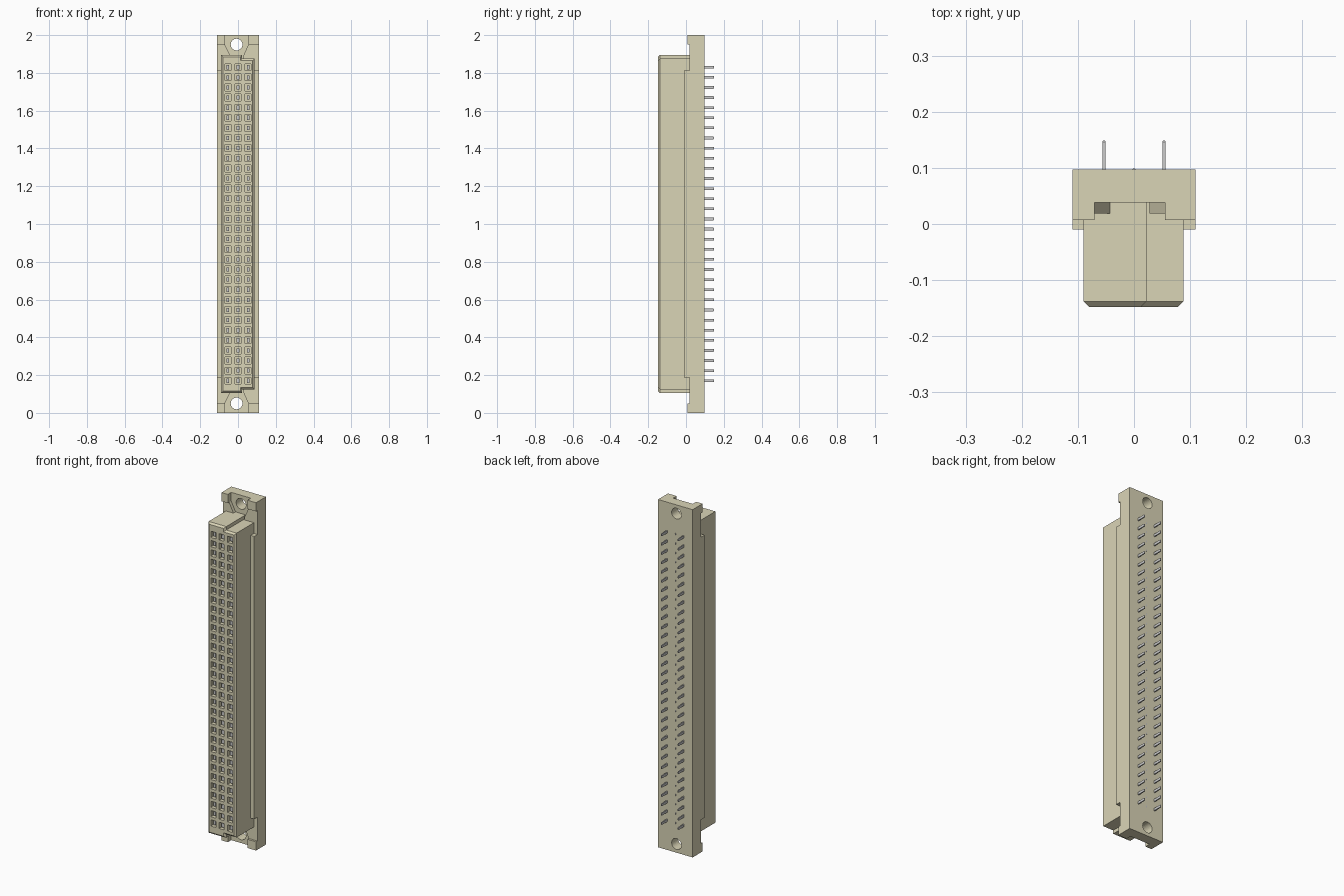
import bpy, bmesh
from mathutils import Matrix, Vector

if "Cube" in bpy.data.objects:
    bpy.data.objects.remove(bpy.data.objects["Cube"])

mat = bpy.data.materials.new("beige_plastic")
mat.diffuse_color = (0.70, 0.66, 0.47, 1)
mat.use_nodes = True
mat.node_tree.nodes["Principled BSDF"].inputs["Base Color"].default_value = mat.diffuse_color
metal = bpy.data.materials.new("contact_metal")
metal.diffuse_color = (0.6, 0.6, 0.6, 1)
metal.use_nodes = True
metal.node_tree.nodes["Principled BSDF"].inputs["Base Color"].default_value = metal.diffuse_color

COLS = (-0.0535, 0.0, 0.0535)
ROWS = [0.17 + i * 1.66 / 31 for i in range(32)]


def finish(name, bm, material=mat):
    bmesh.ops.recalc_face_normals(bm, faces=bm.faces[:])
    me = bpy.data.meshes.new(name)
    bm.to_mesh(me)
    bm.free()
    ob = bpy.data.objects.new(name, me)
    me.materials.append(material)
    bpy.context.collection.objects.link(ob)
    return ob


def loft(bm, sections):
    """Closed solid through xz outlines given as (y, points)."""
    rings = [[bm.verts.new((x, y, z)) for x, z in pts] for y, pts in sections]
    n = len(rings[0])
    for a, b in zip(rings, rings[1:]):
        for i in range(n):
            j = (i + 1) % n
            bm.faces.new((a[i], a[j], b[j], b[i]))
    bm.faces.new(rings[0])
    bm.faces.new(rings[-1])


def prism(bm, pts, y0, y1):
    loft(bm, [(y0, pts), (y1, pts)])


def rect(x0, x1, z0, z1):
    return [(x0, z0), (x1, z0), (x1, z1), (x0, z1)]


def cut(ob, cutter):
    cutter.hide_render = True
    cutter.hide_set(True)
    m = ob.modifiers.new("cut", 'BOOLEAN')
    m.operation = 'DIFFERENCE'
    m.solver = 'EXACT'
    m.object = cutter


def flip(pts):
    return [(x, 2 - z) for x, z in pts]


# Rear plate with two round mounting holes
bm = bmesh.new()
prism(bm, rect(-0.11, 0.11, 0, 2), 0.038, 0.097)
plate = finish("rear_plate", bm)
bm = bmesh.new()
for z in (0.05, 1.95):
    m = Matrix.Translation((-0.0075, 0.07, z)) @ Matrix.Rotation(1.5707963, 4, 'X')
    bmesh.ops.create_cone(bm, cap_ends=True, segments=32, radius1=0.031,
                          radius2=0.031, depth=0.2, matrix=m)
cut(plate, finish("mounting_hole_cutter", bm))

# Raised side flange along the middle
bm = bmesh.new()
prism(bm, rect(-0.11, 0.11, 0.187, 1.813), -0.01, 0.038)
finish("side_flange", bm)

# Ear cheeks beside the mounting holes, with taller corner blocks
bm = bmesh.new()
for outer, wide, narrow in ((-0.11, -0.07, -0.04), (0.11, 0.055, 0.028)):
    cheek = [(outer, 2), (wide, 2), (wide, 1.95), (narrow, 1.89),
             (narrow, 1.81), (outer, 1.81)]
    block = rect(outer, wide, 1.95, 2)
    for f in (list, flip):
        prism(bm, f(cheek), 0.019, 0.038)
        prism(bm, f(block), 0.007, 0.019)
finish("mounting_ears", bm)


# Stepped plug body with chamfered front edge
def outline(d):
    l, s, r = -0.09 + d, 0.022 - d, 0.088 - d
    t, u = 1.895 - d, 1.875 - d
    return [(l, 2 - t), (s, 2 - t), (s, 2 - u), (r, 2 - u),
            (r, u), (s, u), (s, t), (l, t)]


bm = bmesh.new()
loft(bm, [(-0.148, outline(0.01)), (-0.138, outline(0)), (0.038, outline(0))])
plug = finish("plug_body", bm)

# Socket openings
bm = bmesh.new()
for x in COLS:
    for z in ROWS:
        prism(bm, rect(x - 0.016, x + 0.016, z - 0.018, z + 0.018), -0.16, -0.126)
cut(plug, finish("socket_cutter", bm))

# Spring contacts seated in the sockets
bm = bmesh.new()
for x in COLS:
    for z in ROWS:
        prism(bm, rect(x - 0.007, x + 0.007, z - 0.011, z + 0.011), -0.138, -0.12)
finish("socket_contacts", bm, metal)

# Rear pins: long outer columns, flush centre column
bm = bmesh.new()
for x in COLS:
    w, h, tip = (0.003, 0.007, 0.149) if x else (0.003, 0.005, 0.0985)
    for z in ROWS:
        c, t = rect(x - w, x + w, z - h, z + h), rect(x - w * .6, x + w * .6, z - h * .7, z + h * .7)
        loft(bm, [(0.085, c), (tip - (0.003 if x else 0.001), c), (tip, t)])
finish("rear_pins", bm, metal)
